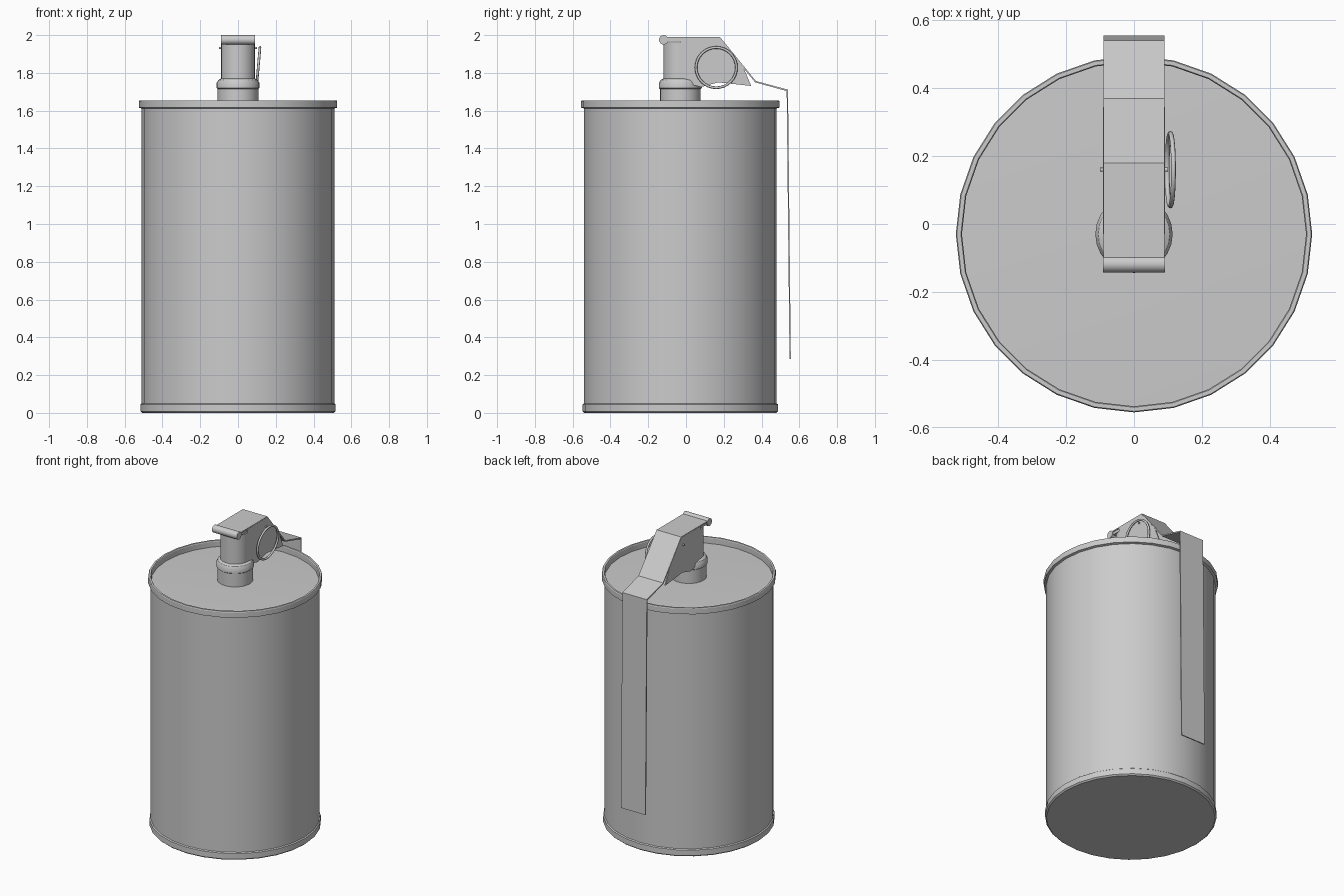
import bpy, bmesh, math
from mathutils import Matrix

if "Cube" in bpy.data.objects:
    bpy.data.objects.remove(bpy.data.objects["Cube"])

CY = -0.03  # axis of the can in y


def finish(name, bm, angle=30):
    bmesh.ops.remove_doubles(bm, verts=bm.verts, dist=1e-5)
    bmesh.ops.recalc_face_normals(bm, faces=bm.faces)
    me = bpy.data.meshes.new(name)
    bm.to_mesh(me)
    bm.free()
    ob = bpy.data.objects.new(name, me)
    bpy.context.collection.objects.link(ob)
    if angle:
        bpy.ops.object.select_all(action='DESELECT')
        ob.select_set(True)
        bpy.context.view_layer.objects.active = ob
        bpy.ops.object.shade_smooth_by_angle(angle=math.radians(angle))
    return ob


def lathe(name, profile, sides):
    """Spin (radius, z) points around the can axis."""
    bm = bmesh.new()
    vs = [bm.verts.new((r, CY, z)) for r, z in profile]
    es = [bm.edges.new(p) for p in zip(vs, vs[1:])]
    bmesh.ops.spin(bm, geom=vs + es, cent=(0, CY, 0), axis=(0, 0, 1),
                   angle=2 * math.pi, steps=sides, use_merge=True)
    return finish(name, bm)


def prism(name, outline, x0, x1):
    """Extrude a (y, z) outline along x."""
    bm = bmesh.new()
    f = bm.faces.new([bm.verts.new((x0, y, z)) for y, z in outline])
    ext = bmesh.ops.extrude_face_region(bm, geom=[f], use_keep_orig=True)
    for v in ext['geom']:
        if isinstance(v, bmesh.types.BMVert):
            v.co.x = x1
    return finish(name, bm, 0)


def rod(name, x0, x1, y, z, r, sides):
    """Cylinder lying along x."""
    bm = bmesh.new()
    bmesh.ops.create_cone(bm, cap_ends=True, segments=sides, radius1=r, radius2=r, depth=x1 - x0,
                          matrix=Matrix.Translation(((x0 + x1) / 2, y, z)) @ Matrix.Rotation(math.pi / 2, 4, 'Y'))
    return finish(name, bm, 50)


# Can with bottom bead, top rim and recessed lid
lathe("can_body", [(0, 0), (0.508, 0), (0.517, 0.008), (0.517, 0.045), (0.51, 0.05),
                   (0.51, 1.612), (0.525, 1.616), (0.525, 1.65), (0.522, 1.655), (0.51, 1.655),
                   (0.507, 1.65), (0.507, 1.615), (0, 1.63)], 28)

# Threaded neck, collar and fuze column
lathe("fuze_neck", [(0, 1.61), (0.108, 1.61), (0.108, 1.715), (0.114, 1.72), (0.114, 1.745),
                    (0.105, 1.762), (0.09, 1.77), (0.09, 1.96), (0, 1.96)], 24)

# Safety lever: one bent strip
outer = [(-0.12, 1.99), (0.18, 1.99), (0.37, 1.757), (0.54, 1.711), (0.555, 0.285)]
inner = [(0.548, 0.285), (0.533, 1.704), (0.366, 1.75), (0.176, 1.982), (-0.12, 1.982)]
prism("safety_lever", outer + inner, -0.09, 0.09)

# Side cheeks folded down from the lever
cheek = [(-0.12, 1.985), (-0.12, 1.77), (-0.01, 1.77), (0.04, 1.735), (0.08, 1.725),
         (0.17, 1.75), (0.345, 1.731), (0.30, 1.838), (0.18, 1.985)]
cheek = [(y if y > -0.1 else -0.03, z) for y, z in cheek]
for side, s in (("left", -1), ("right", 1)):
    prism("lever_cheek_" + side, cheek, s * 0.083, s * 0.091)

# Front block under the hinge
prism("fuze_head", [(-0.115, 1.985), (-0.115, 1.965), (0.06, 1.965), (0.06, 1.985)], -0.085, 0.085)

# Hinge roll and pull pin
rod("hinge_roll", -0.091, 0.091, -0.118, 1.975, 0.025, 16)
rod("pull_pin", -0.1, 0.1, 0.16, 1.932, 0.006, 8)

# Pull ring, tilted slightly outward at the bottom
bpy.ops.mesh.primitive_torus_add(major_segments=32, minor_segments=8, major_radius=0.107, minor_radius=0.007,
                                 location=(0.107, 0.16, 1.828),
                                 rotation=(0, math.radians(90 + 5), 0))
ring = bpy.context.object
ring.name = "pull_ring"
bpy.ops.object.shade_smooth()
